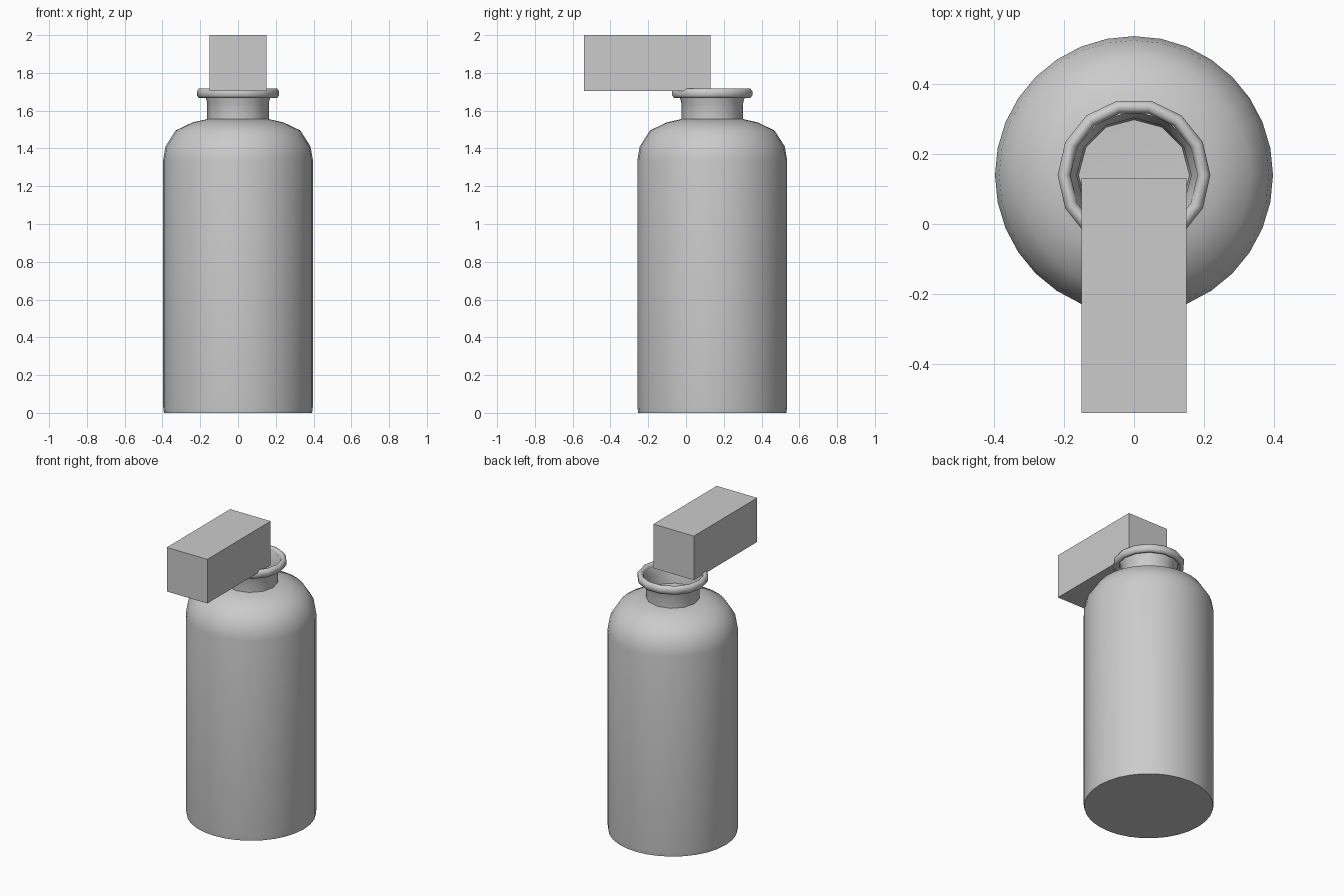
import bpy, bmesh, math

if "Cube" in bpy.data.objects:
    bpy.data.objects.remove(bpy.data.objects["Cube"])

CY = 0.139  # the bottle axis sits behind the centre


def finish(name, bm, angle):
    bmesh.ops.remove_doubles(bm, verts=bm.verts, dist=1e-5)
    bmesh.ops.recalc_face_normals(bm, faces=bm.faces)
    me = bpy.data.meshes.new(name)
    bm.to_mesh(me)
    bm.free()
    ob = bpy.data.objects.new(name, me)
    bpy.context.collection.objects.link(ob)
    bpy.ops.object.select_all(action='DESELECT')
    ob.select_set(True)
    bpy.context.view_layer.objects.active = ob
    bpy.ops.object.shade_smooth_by_angle(angle=math.radians(angle))
    return ob


def lathe(name, profile, sides, closed=False, angle=40):
    """Revolve (radius, z) points around the bottle axis."""
    bm = bmesh.new()
    verts = [bm.verts.new((r, CY, z)) for r, z in profile]
    pairs = list(zip(verts, verts[1:]))
    if closed:
        pairs.append((verts[-1], verts[0]))
    edges = [bm.edges.new(p) for p in pairs]
    bmesh.ops.spin(bm, geom=verts + edges, cent=(0, CY, 0), axis=(0, 0, 1),
                   angle=2 * math.pi, steps=sides, use_merge=True)
    return finish(name, bm, angle)


# Cylindrical body with rounded shoulders
lathe("body", [(0, 0), (0.392, 0), (0.396, 0.03), (0.396, 1.34), (0.384, 1.41),
               (0.33, 1.495), (0.24, 1.538), (0.165, 1.555), (0, 1.555)], 32)

# Slightly flared, open neck
lathe("neck", [(0.163, 1.55), (0.163, 1.65), (0.183, 1.70),
               (0.165, 1.65), (0.158, 1.575), (0, 1.57)], 12, angle=50)

# Rounded lip ring around the neck
rc, zc = 0.199, 1.692
ring = [(rc + 0.02 * math.cos(a), zc + 0.028 * math.sin(a))
        for a in (math.pi * (2 * i + 1) / 8 for i in range(8))]
lathe("lip_ring", ring, 14, closed=True, angle=60)

# Block-shaped pump head reaching forward
bm = bmesh.new()
bmesh.ops.create_cube(bm, size=1)
bmesh.ops.scale(bm, vec=(0.30, 0.67, 0.295), verts=bm.verts)
bmesh.ops.translate(bm, vec=(0, -0.204, 1.8525), verts=bm.verts)
finish("pump_head", bm, 30)
